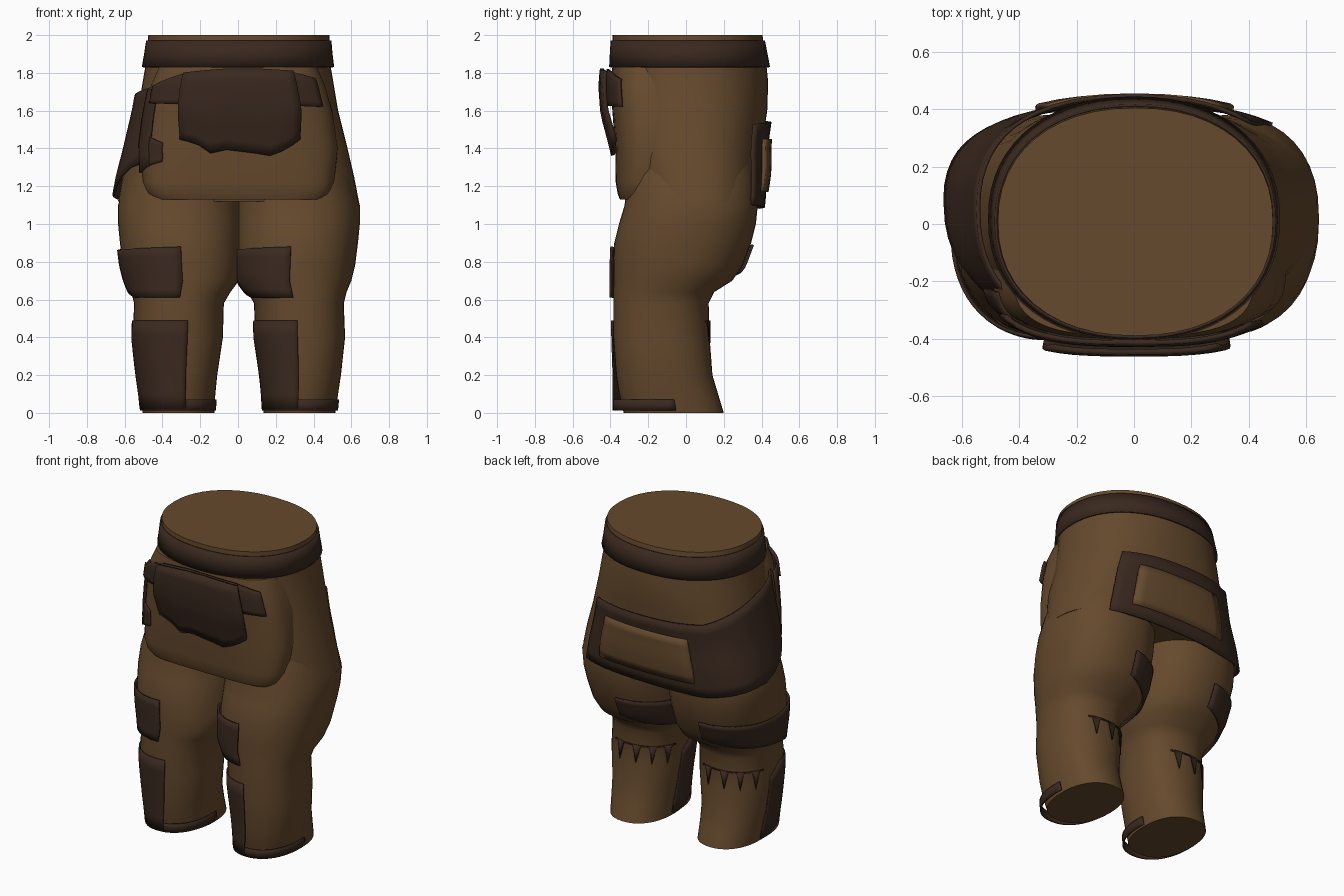
import bpy, bmesh, math

if "Cube" in bpy.data.objects:
    bpy.data.objects.remove(bpy.data.objects["Cube"])


def material(name, rgb):
    m = bpy.data.materials.new(name)
    m.diffuse_color = (*rgb, 1)
    m.use_nodes = True
    m.node_tree.nodes["Principled BSDF"].inputs["Base Color"].default_value = m.diffuse_color
    return m


TAN = material("brown cloth", (0.130, 0.067, 0.026))
DARK = material("dark leather", (0.042, 0.022, 0.0135))

# Profile rows: z, x min, x max, y front, y back
LEG = [(0, .135, .515, -.33, .20), (.1, .13, .53, -.355, .17), (.2, .12, .545, -.37, .14),
       (.4, .09, .567, -.385, .125), (.58, .085, .56, -.385, .12), (.64, .05, .575, -.385, .15),
       (.70, .005, .60, -.385, .245), (.78, -.005, .62, -.385, .30), (.9, -.01, .635, -.38, .345),
       (1.0, -.01, .645, -.355, .37), (1.1, -.01, .645, -.325, .38), (1.25, -.01, .60, -.31, .37),
       (1.45, .02, .51, -.26, .33)]
GUARD = [(0, .135, .52, -.38, .20), (.1, .13, .53, -.38, .17), (.2, .12, .545, -.38, .14),
         (.4, .09, .567, -.387, .125), (.6, .085, .56, -.387, .12)]
HIPS = [(1.0, -.64, .64, -.30, .37), (1.12, -.635, .64, -.28, .385), (1.25, -.612, .615, -.31, .395),
        (1.4, -.575, .58, -.355, .40), (1.6, -.53, .53, -.375, .43), (1.75, -.505, .505, -.385, .435),
        (1.85, -.488, .488, -.39, .425), (2.0, -.475, .485, -.39, .405)]
POUCH = [(1.13, -.45, .465, -.35, .05), (1.16, -.485, .49, -.362, .05), (1.22, -.505, .51, -.372, .05),
         (1.4, -.515, .53, -.375, .05), (1.6, -.49, .50, -.39, .05), (1.74, -.46, .46, -.40, .05),
         (1.83, -.42, .42, -.39, .05)]


def surface(rows, power, side=1, shift=0):
    """Return a function giving the point at an angle, height and offset."""
    def point(deg, z, off=0):
        z = min(max(z, rows[0][0]), rows[-1][0])
        for a, b in zip(rows, rows[1:]):
            if z <= b[0]:
                break
        t = (z - a[0]) / (b[0] - a[0])
        _, x0, x1, y0, y1 = [p + (q - p) * t for p, q in zip(a, b)]
        if side < 0:
            x0, x1 = -x1, -x0
        e = 2 / (power(z) if callable(power) else power)
        c, s = math.cos(math.radians(deg)), math.sin(math.radians(deg))
        c = math.copysign(abs(c) ** e, c)
        s = math.copysign(abs(s) ** e, s)
        return ((x0 + x1) / 2 + shift + ((x1 - x0) / 2 + off) * c,
                (y0 + y1) / 2 + ((y1 - y0) / 2 + off) * s, z)
    return point


def finish(name, bm, mat, thick=0):
    bmesh.ops.remove_doubles(bm, verts=bm.verts, dist=1e-5)
    bmesh.ops.recalc_face_normals(bm, faces=bm.faces)
    me = bpy.data.meshes.new(name)
    bm.to_mesh(me)
    bm.free()
    me.materials.append(mat)
    ob = bpy.data.objects.new(name, me)
    bpy.context.collection.objects.link(ob)
    if thick:
        mod = ob.modifiers.new("thickness", 'SOLIDIFY')
        mod.thickness = thick
        mod.offset = 0
    bpy.ops.object.select_all(action='DESELECT')
    ob.select_set(True)
    bpy.context.view_layer.objects.active = ob
    bpy.ops.object.shade_smooth_by_angle(angle=math.radians(40))
    return ob


def body(name, point, heights, mat, n=40):
    """Closed loft through the given heights."""
    bm = bmesh.new()
    rings = [[bm.verts.new(point(360 * i / n, z)) for i in range(n)] for z in heights]
    for a, b in zip(rings, rings[1:]):
        for i in range(n):
            j = (i + 1) % n
            bm.faces.new((a[i], a[j], b[j], b[i]))
    bm.faces.new(rings[0][::-1])
    bm.faces.new(rings[-1])
    return finish(name, bm, mat)


def wrap(name, point, a0, a1, low, high, off, mat, thick=.02, rows=6):
    """Panel following a surface; low and high are heights by position 0..1."""
    bm = bmesh.new()
    n = max(6, round(abs(a1 - a0) / 6))
    grid = []
    for i in range(n + 1):
        t = i / n
        lo = low(t) if callable(low) else low
        hi = high(t) if callable(high) else high
        grid.append([bm.verts.new(point(a0 + (a1 - a0) * t, lo + (hi - lo) * k / rows,
                     off(k / rows) if callable(off) else off)) for k in range(rows + 1)])
    for a, b in zip(grid, grid[1:]):
        for k in range(rows):
            bm.faces.new((a[k], b[k], b[k + 1], a[k + 1]))
    return finish(name, bm, mat, thick)


def ramp(*pts):
    """Piecewise linear height curve."""
    def f(t):
        for (t0, v0), (t1, v1) in zip(pts, pts[1:]):
            if t <= t1:
                return v0 + (v1 - v0) * (t - t0) / (t1 - t0)
        return pts[-1][1]
    return f


# Hips and waist: fuller corners low down, rounder at the waist
hips = surface(HIPS, ramp((1.2, 2.6), (1.75, 2.2), (2, 2.2)))
body("hips", hips, [r[0] for r in HIPS[1:]], TAN, 48)
wrap("waistband", hips, 0, 360, 1.83, 1.97, lambda k: .013 - .009 * k, DARK, .01, 2)

# Front pouch with its dark pocket
pouch = surface(POUCH, ramp((1.15, 4.2), (1.35, 3), (2, 3)))
body("front_pouch", pouch, [r[0] for r in POUCH], TAN, 48)
wrap("pocket_band", pouch, 207, 324, ramp((0, 1.64), (1, 1.62)),
     ramp((0, 1.73), (.3, 1.80), (.5, 1.82), (.75, 1.81), (1, 1.77)), .022, DARK, .016)
wrap("pocket_bulge", pouch, 243, 298,
     ramp((0, 1.45), (.2, 1.43), (.35, 1.37), (.5, 1.41), (.6, 1.35), (.75, 1.38), (1, 1.45)),
     ramp((0, 1.80), (.5, 1.825), (1, 1.81)), lambda k: .015 + .04 * min(1, k * 2.2), DARK, .02, 8)

# Leather hip wrap, from the left front round to the back, and the back pocket
wrap("hip_wrap", hips, 226, 50,
     ramp((0, 1.33), (.1, 1.30), (.28, 1.15), (.6, 1.08), (1, 1.10)),
     ramp((0, 1.74), (.25, 1.68), (.55, 1.55), (1, 1.53)), lambda k: .03 - .005 * k, DARK, .014, 8)
wrap("hip_wrap_front", pouch, 188, 213, ramp((0, 1.27), (1, 1.31)), 1.71, .012, DARK, .012)
wrap("hip_wrap_tab", pouch, 212, 228, ramp((0, 1.31), (1, 1.33)), ramp((0, 1.46), (1, 1.43)),
     .012, DARK, .012)
wrap("back_pocket", hips, 115, 65, 1.17, 1.45, lambda k: .038 + .008 * math.sin(math.pi * k),
     TAN, .02)

# Legs with knee pads, shin guards, hems and the torn strap behind the calf
SPIKES = [(i / 16, .37 if i % 4 == 2 else .482) for i in range(17)]
for side, label, pad, shin in ((-1, "left", 270, 280), (1, "right", 266, 268)):
    shift = .01 if side < 0 else 0
    leg = surface(LEG, 2.25, side, shift)
    guard = surface(GUARD, 2.25, side, shift)
    body(label + "_leg", leg, [r[0] for r in LEG], TAN)
    wrap(label + "_knee_pad", leg, pad, 95, ramp((0, .61), (.35, .61), (1, .75)),
         ramp((0, .88), (.5, .86), (1, .89)), .014, DARK, .012)
    wrap(label + "_torn_strap", guard, 160, 64, ramp(*SPIKES), .49, .004, DARK, .006, 2)
    wrap(label + "_shin_guard", guard, shin, 172, .02,
         ramp((0, .49), (.85, .49), (1, .42)), .005, DARK, .008)
    wrap(label + "_hem", guard, 174, 366, .012, .07, .004, DARK, .008, 2)
